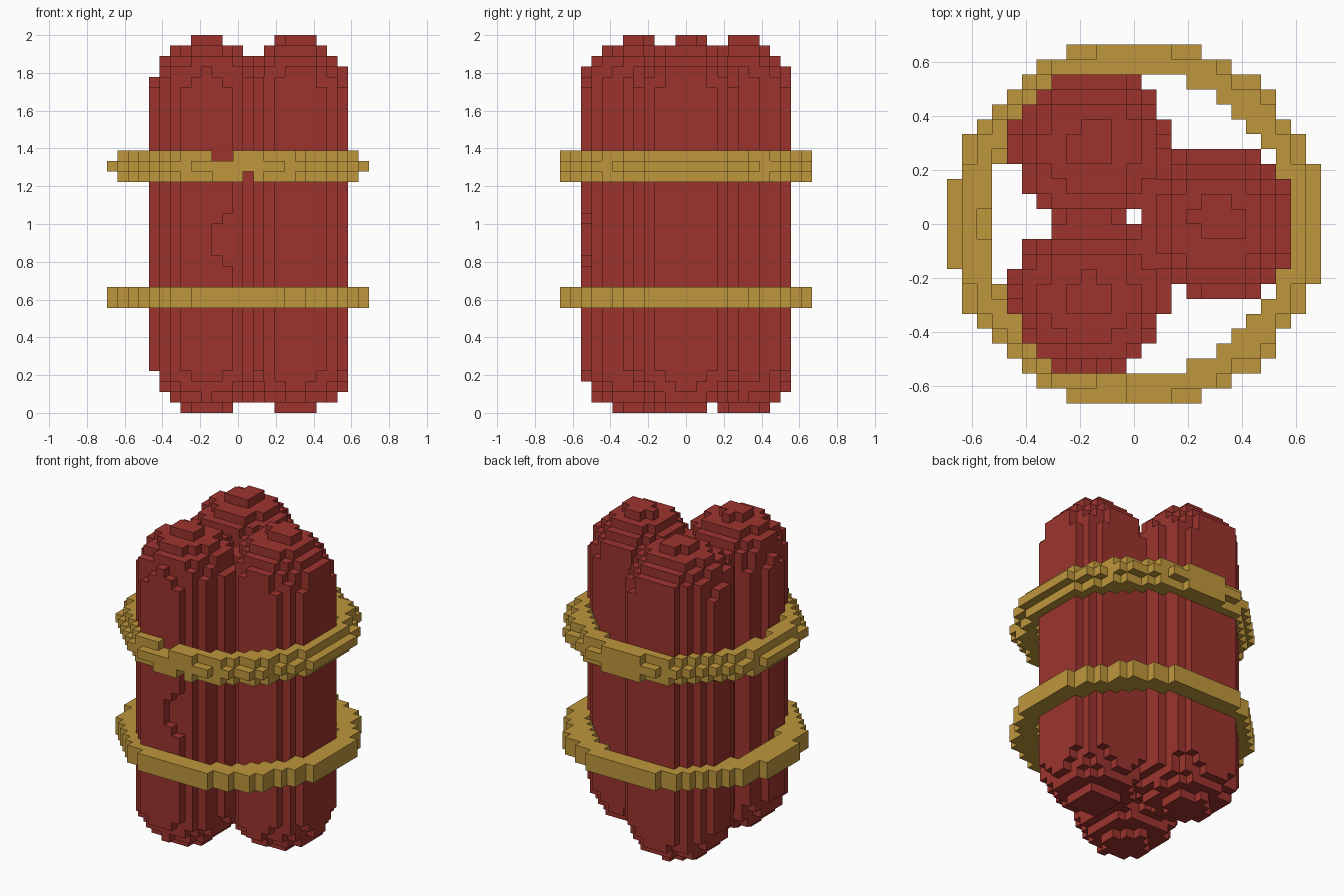
import bpy
import bmesh
from math import hypot
from mathutils import Vector

cube = bpy.data.objects.get("Cube")
if cube:
    bpy.data.objects.remove(cube, do_unlink=True)

NX, NY, NZ = 25, 24, 36
V = 2 / NZ
ORIGIN = Vector((-NX / 2, -NY / 2, 0)) * V


def material(name, rgb):
    mat = bpy.data.materials.new(name)
    mat.use_nodes = True
    color = (*rgb, 1)
    mat.diffuse_color = color
    mat.node_tree.nodes["Principled BSDF"].inputs["Base Color"].default_value = color
    return mat


red = material("brick red", (0.335, 0.034, 0.027))
gold = material("gold", (0.52, 0.31, 0.045))


def fill(inside, layers):
    """Cells of the block grid whose centre passes the test."""
    cells = set()
    for k in layers:
        for i in range(NX):
            for j in range(NY):
                c = ORIGIN + Vector((i + 0.5, j + 0.5, 0)) * V
                if inside(c.x, c.y, k):
                    cells.add((i, j, k))
    return cells


# Rounded ends: share of the full radius for each layer, from the tip inwards
BOTTOM = [0.45, 0.74, 0.885, 0.965]
TOP = [0.307, 0.61, 0.815, 0.925, 0.975]


def layer_scale(k):
    if k < len(BOTTOM):
        return BOTTOM[k]
    from_top = NZ - 1 - k
    return TOP[from_top] if from_top < len(TOP) else 1


def cylinder(cx, cy, radius):
    return fill(lambda x, y, k: hypot(x - cx, y - cy) < radius * layer_scale(k), range(NZ))


def band(inner, outer, layers):
    return fill(lambda x, y, k: inner < hypot(x - 0.005, y) < outer, layers)


# Bands: the lower is even, the upper is widest in its middle layer
parts = {
    "lower_band": (band(0.556, 0.69, (10, 11)), gold),
    "upper_band": (band(0.556, 0.69, (23,)) | band(0.565, 0.65, (22, 24)), gold),
    "left_cylinder": (cylinder(0.307, 0.003, 0.288), red),
    "front_cylinder": (cylinder(-0.165, -0.265, 0.289), red),
    "back_cylinder": (cylinder(-0.16, 0.285, 0.295), red),
}

# Small gaps at the front of the upper band
parts["upper_band"][0].difference_update(
    {(i, j, 24) for i in (10, 11) for j in range(3)} | {(13, j, 22) for j in range(3)})

# Shallow dent in the front cylinder
parts["front_cylinder"][0].difference_update(
    {(i, 2, k) for i in (11, 12) for k in range(14, 19)} | {(10, 2, k) for k in range(15, 18)})

# Each cell belongs to one part only
solid = set()
for cells, _ in parts.values():
    cells -= solid
    solid |= cells


def build(name, cells, mat):
    """Mesh of the exposed block faces."""
    bm = bmesh.new()
    corners = {}

    def corner(p):
        key = tuple(p)
        if key not in corners:
            corners[key] = bm.verts.new(ORIGIN + Vector(key) * V)
        return corners[key]

    for cell in sorted(cells):
        for axis in range(3):
            u, w = (axis + 1) % 3, (axis + 2) % 3
            for side in (0, 1):
                neighbour = list(cell)
                neighbour[axis] += 2 * side - 1
                if tuple(neighbour) in solid:
                    continue
                loop = []
                for du, dw in ((0, 0), (1, 0), (1, 1), (0, 1)):
                    p = list(cell)
                    p[axis] += side
                    p[u] += du
                    p[w] += dw
                    loop.append(corner(p))
                bm.faces.new(loop if side else loop[::-1])
    mesh = bpy.data.meshes.new(name)
    bm.to_mesh(mesh)
    bm.free()
    mesh.materials.append(mat)
    bpy.context.collection.objects.link(bpy.data.objects.new(name, mesh))


for part_name, (part_cells, part_mat) in parts.items():
    build(part_name, part_cells, part_mat)
